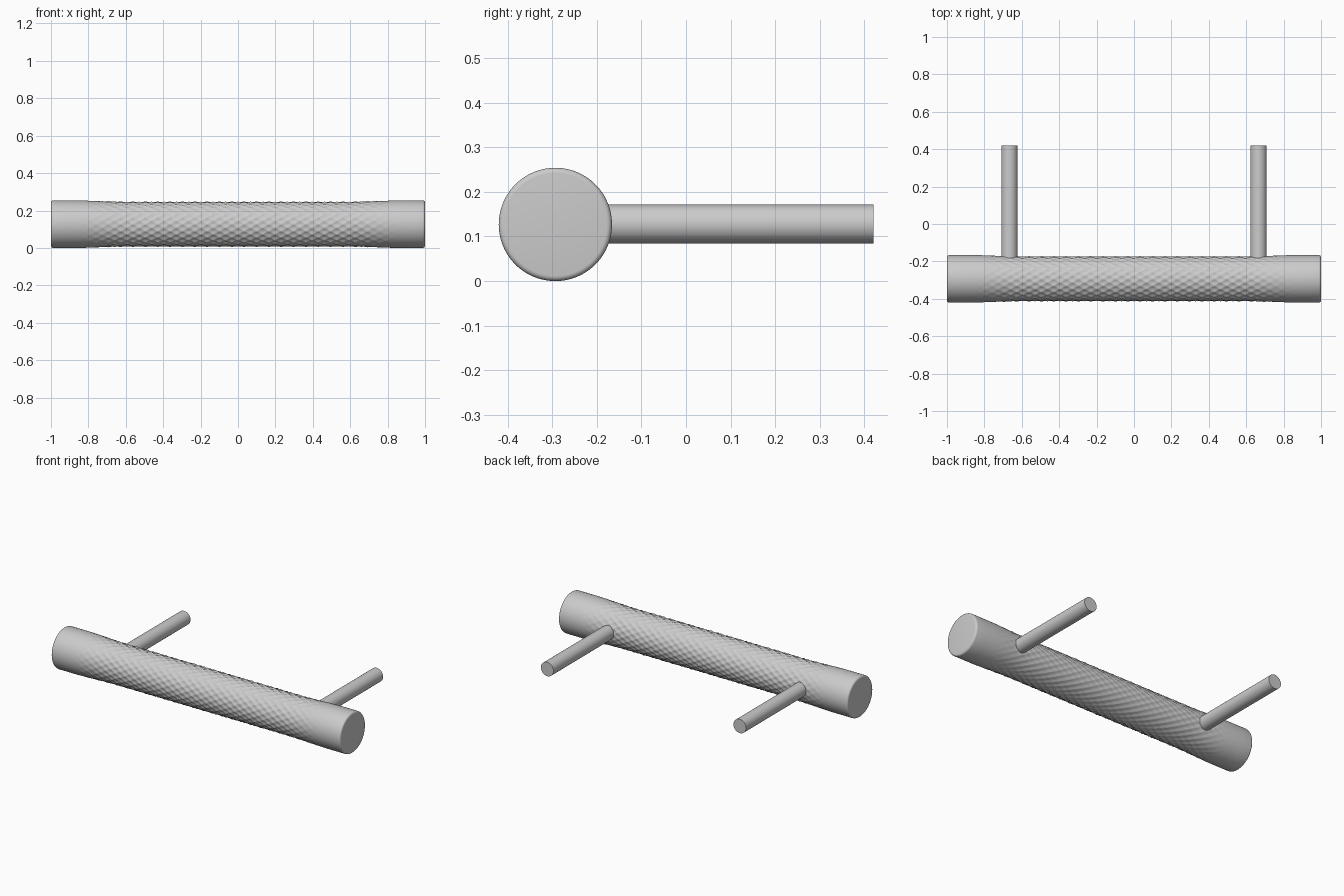
import bpy, bmesh, math
from mathutils import Matrix

if "Cube" in bpy.data.objects:
    bpy.data.objects.remove(bpy.data.objects["Cube"])

R = 0.127                 # bar radius at the smooth ends
CY, CZ = -0.293, 0.127    # bar axis
BEVEL = 0.012
PITCH, AROUND = 0.066, 20  # hammered dimple spacing along / around
SEG = AROUND * 8


def smoothstep(a, b, v):
    t = min(max((v - a) / (b - a), 0), 1)
    return t * t * (3 - 2 * t)


def dimple(x, ang):
    """Depth 0..1 of staggered round dents on the unrolled surface."""
    best = 0
    u, v = x / PITCH, ang / math.tau * AROUND
    for shift in (0, 0.5):
        du = u - shift - round(u - shift)
        dv = v - shift - round(v - shift)
        best = max(best, 1 - (du * du + dv * dv) / 0.25)
    return best


def radius(x, ang):
    fade = 1 - smoothstep(0.58, 0.88, abs(x))
    return R - fade * (0.0045 + 0.0065 * dimple(x, ang))


def finish(bm, name):
    bmesh.ops.recalc_face_normals(bm, faces=bm.faces)
    mesh = bpy.data.meshes.new(name)
    bm.to_mesh(mesh)
    bm.free()
    obj = bpy.data.objects.new(name, mesh)
    bpy.context.collection.objects.link(obj)
    bpy.ops.object.select_all(action='DESELECT')
    obj.select_set(True)
    bpy.context.view_layer.objects.active = obj
    bpy.ops.object.shade_smooth_by_angle(angle=math.radians(50))
    return obj


# Stations along the bar: rounded rim, smooth end, fine hammered middle
rim = [(1 - BEVEL + BEVEL * math.sin(a), BEVEL * (1 - math.cos(a)))
       for a in (math.pi / 2 * i / 5 for i in range(6))]
n = 330
stations = [(-x, d) for x, d in reversed(rim)]
stations += [(-0.92 + 1.84 * i / n, 0) for i in range(n + 1)]
stations += rim

# Hammered handle bar
bm = bmesh.new()
rings = []
for x, inset in stations:
    ring = []
    for j in range(SEG):
        a = math.tau * j / SEG
        r = radius(x, a) - inset
        ring.append(bm.verts.new((x, CY + r * math.cos(a), CZ + r * math.sin(a))))
    rings.append(ring)
for p, q in zip(rings, rings[1:]):
    for j in range(SEG):
        k = (j + 1) % SEG
        bm.faces.new((p[j], p[k], q[k], q[j]))
bm.faces.new(rings[0])
bm.faces.new(rings[-1])
finish(bm, "handle_bar")

# Mounting posts, sunk into the bar
y0, y1 = -0.25, 0.42
for side, sx in (("left", -1), ("right", 1)):
    bm = bmesh.new()
    m = Matrix.Translation((sx * 0.666, (y0 + y1) / 2, CZ + 0.001)) @ Matrix.Rotation(math.pi / 2, 4, 'X')
    bmesh.ops.create_cone(bm, cap_ends=True, segments=64, radius1=0.0435,
                          radius2=0.0435, depth=y1 - y0, matrix=m)
    finish(bm, side + "_post")
